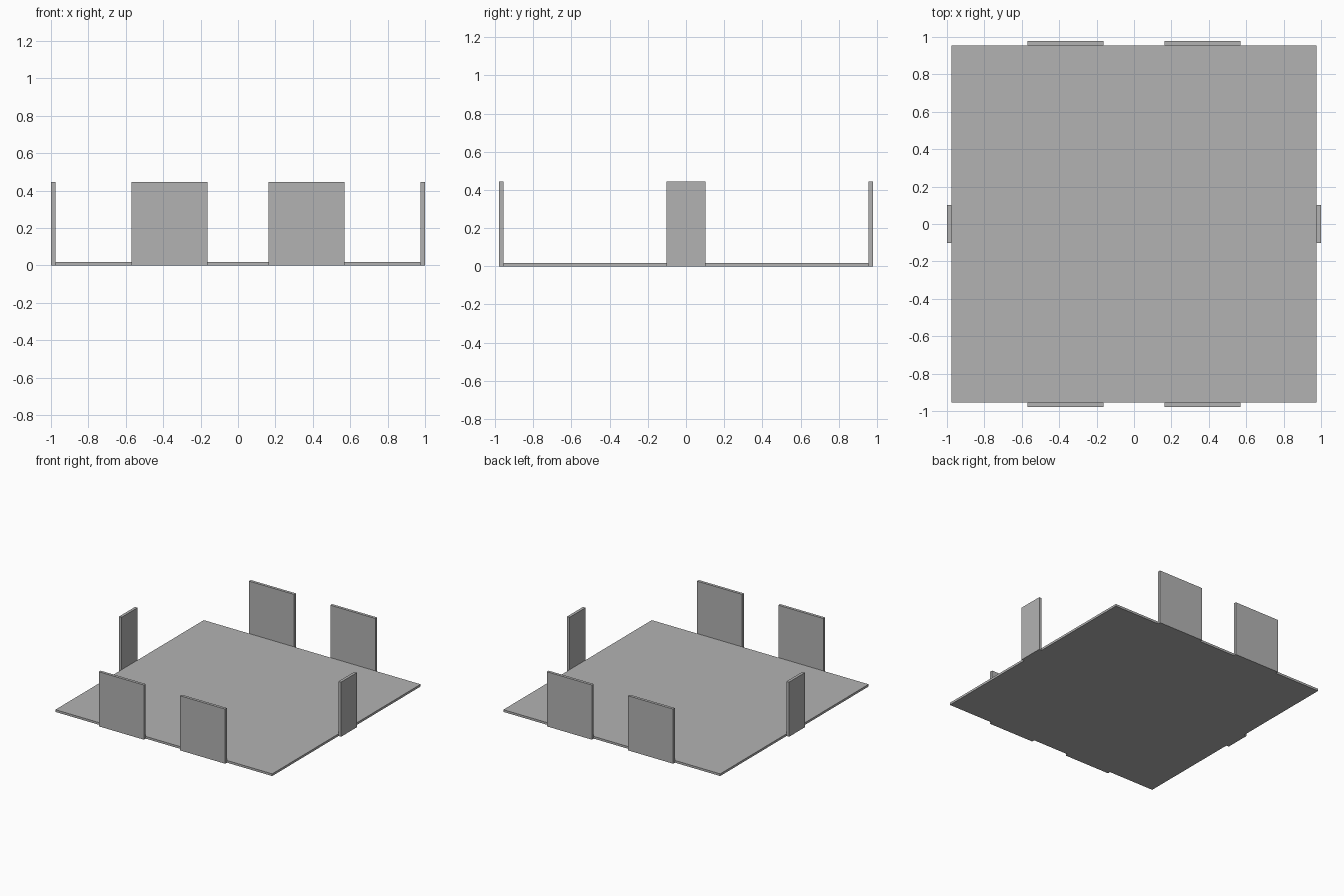
import bpy

cube = bpy.data.objects.get("Cube")
if cube:
    bpy.data.objects.remove(cube, do_unlink=True)

# Single plain grey
grey = bpy.data.materials.new("plain_grey")
grey.use_nodes = True
colour = (0.45, 0.45, 0.45, 1)
grey.diffuse_color = colour
grey.node_tree.nodes["Principled BSDF"].inputs["Base Color"].default_value = colour

HALF_X, HALF_Y = 0.977, 0.955   # floor half sizes
FLOOR, WALL, HEIGHT = 0.018, 0.023, 0.445


def box(name, x, y, width, depth, height):
    """Box standing on the ground, centred on x and y."""
    bpy.ops.mesh.primitive_cube_add(size=1, location=(x, y, height / 2))
    obj = bpy.context.object
    obj.name = name
    obj.scale = (width, depth, height)
    bpy.ops.object.transform_apply(location=False, rotation=False, scale=True)
    obj.data.materials.append(grey)
    return obj


# Thin floor slab
box("floor", 0, 0, 2 * HALF_X, 2 * HALF_Y, FLOOR)

# Two wide panels on the front and back edges
for end, sy in (("front", -1), ("back", 1)):
    for side, sx in (("right", -1), ("left", 1)):
        box(f"{end}_{side}_panel", sx * 0.366, sy * (HALF_Y + WALL / 2),
            0.406, WALL, HEIGHT)

# One narrow panel on each side edge
for side, sx in (("right", -1), ("left", 1)):
    box(f"{side}_side_panel", sx * (HALF_X + WALL / 2), 0, WALL, 0.203, HEIGHT)
